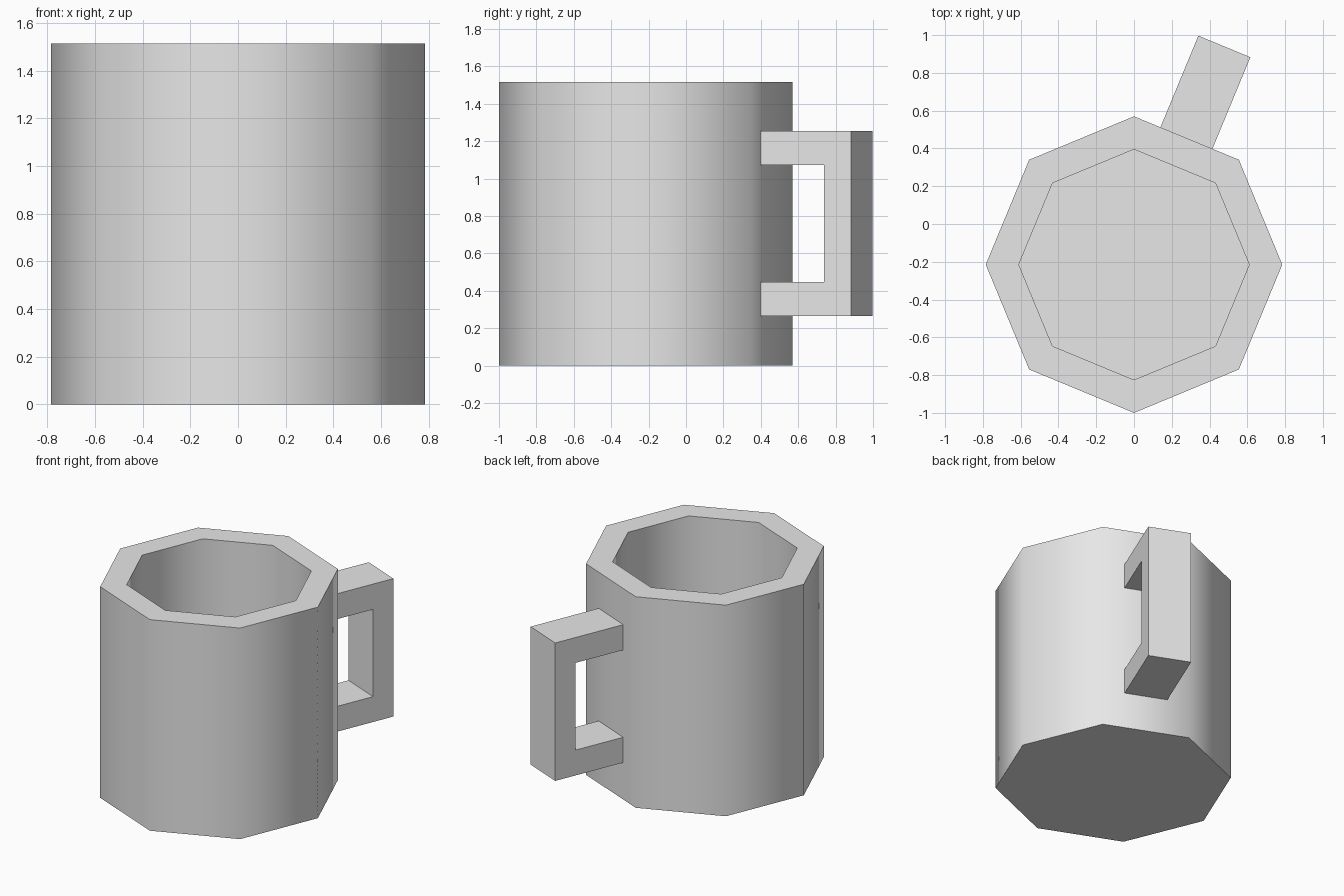
import bpy
import bmesh
from math import cos, sin, pi, radians
from mathutils import Matrix, Vector

cube = bpy.data.objects.get("Cube")
if cube:
    bpy.data.objects.remove(cube, do_unlink=True)

SIDES = 8
CENTRE = Vector((0, -0.215, 0))
RADIUS, INNER, HEIGHT, FLOOR = 0.785, 0.61, 1.515, 0.17

grey = bpy.data.materials.new("light_grey")
grey.use_nodes = True
grey.diffuse_color = (0.8, 0.8, 0.8, 1)
grey.node_tree.nodes["Principled BSDF"].inputs["Base Color"].default_value = (0.8, 0.8, 0.8, 1)


def finish(bm, name):
    """Turn a bmesh into a shaded object with sharp right-angle edges."""
    bmesh.ops.recalc_face_normals(bm, faces=bm.faces)
    mesh = bpy.data.meshes.new(name)
    bm.to_mesh(mesh)
    bm.free()
    mesh.materials.append(grey)
    obj = bpy.data.objects.new(name, mesh)
    bpy.context.collection.objects.link(obj)
    bpy.ops.object.select_all(action="DESELECT")
    obj.select_set(True)
    bpy.context.view_layer.objects.active = obj
    bpy.ops.object.shade_smooth_by_angle(angle=radians(60))
    return obj


# Cup: octagonal rings up the outside, over the rim and down to the inner floor
bm = bmesh.new()
rings = []
for r, z in [(RADIUS, 0), (RADIUS, HEIGHT), (INNER, HEIGHT), (INNER, FLOOR)]:
    rings.append([bm.verts.new(CENTRE + Vector((r * cos(a), r * sin(a), z)))
                  for a in (2 * pi * i / SIDES for i in range(SIDES))])
for low, high in zip(rings, rings[1:]):
    for i in range(SIDES):
        j = (i + 1) % SIDES
        bm.faces.new((low[i], low[j], high[j], high[i]))
bm.faces.new(rings[0])
bm.faces.new(rings[-1])
finish(bm, "cup_body")

# Handle: square C profile (distance outward, height) given thickness across
START, BAR, OUTER = 0.72, 1.093, 1.25
WIDTH = 0.298
profile = [(START, 0.265), (OUTER, 0.265), (OUTER, 1.255), (START, 1.255),
           (START, 1.073), (BAR, 1.073), (BAR, 0.447), (START, 0.447)]
bm = bmesh.new()
side = bm.faces.new([bm.verts.new((d, -WIDTH / 2, z)) for d, z in profile])
extruded = bmesh.ops.extrude_face_region(bm, geom=[side], use_keep_orig=True)
verts = [v for v in extruded["geom"] if isinstance(v, bmesh.types.BMVert)]
bmesh.ops.translate(bm, verts=verts, vec=(0, WIDTH, 0))
# Turn it to stand out from the middle of one flat side
turn = Matrix.Translation(CENTRE) @ Matrix.Rotation(radians(67.5), 4, "Z")
bmesh.ops.transform(bm, matrix=turn, verts=bm.verts)
finish(bm, "handle")
